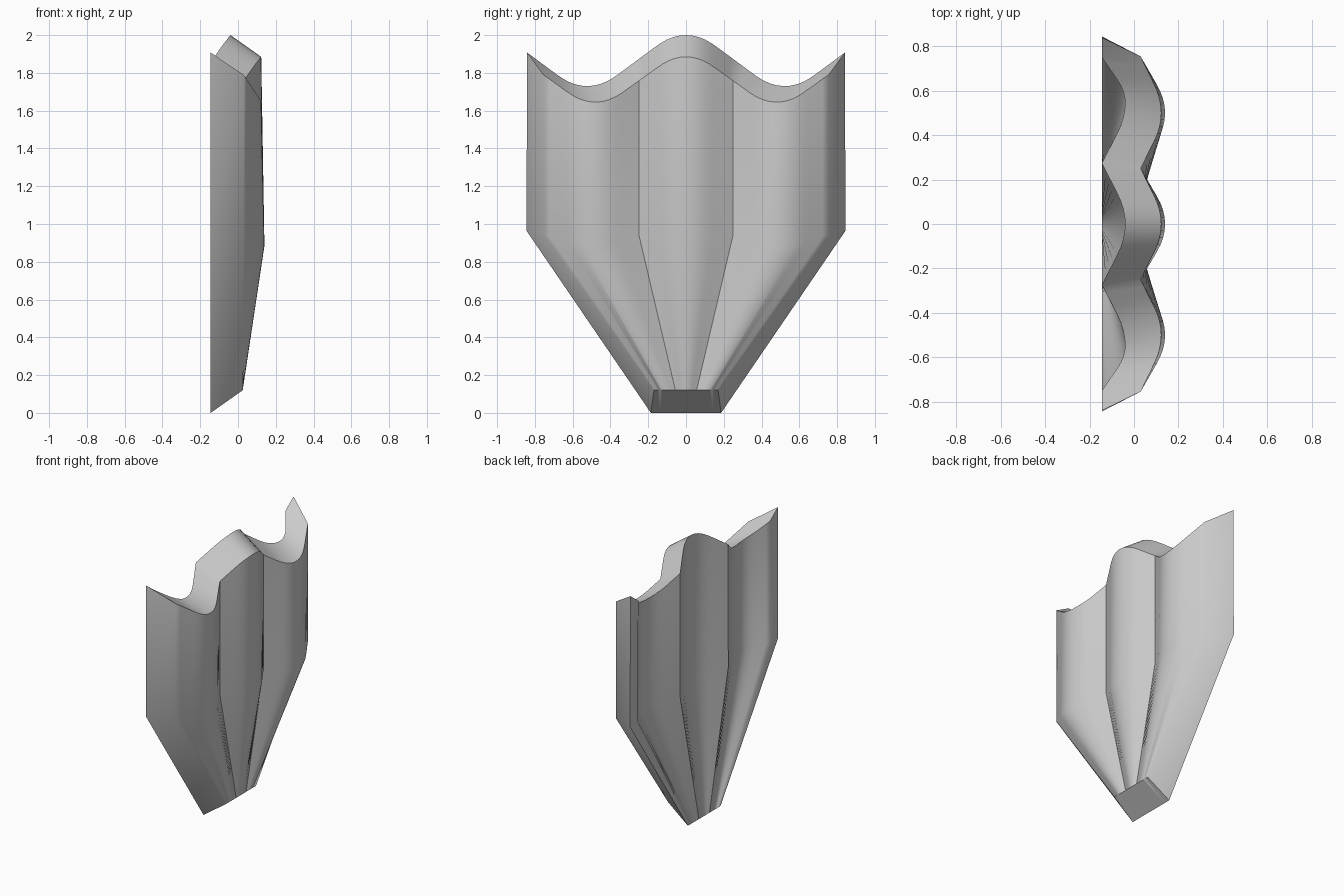
import bpy, bmesh, math

cube = bpy.data.objects.get("Cube")
if cube:
    bpy.data.objects.remove(cube, do_unlink=True)

SEG = 16        # segments per flute
BACK = -0.145   # plane of the rear edges


def soft(v, w):
    """Absolute value with a rounded corner of half-width w."""
    v = abs(v)
    return v if v > w else v * v / (2 * w) + w / 2


def crest(u):
    """Rounded ridge: 0 at u = -1 and 1, 1 in the middle."""
    return (1 - soft(u, 0.5)) / 0.75


def rim_drop(v):
    """Scalloped rim: 0 at the middle peak, 1 in the dips at v = -1 and 1."""
    r = soft(v, 0.3) if abs(v) < 0.5 else 1 - soft(abs(v) - 1, 0.3)
    return (r - 0.15) / 0.7


def flutes(crease, peak, end):
    """List of (y, ridge height) across three flutes."""
    knots = [-end, -peak, -crease, 0, crease, peak, end]
    out = []
    for i in range(3 * SEG + 1):
        t = i * 6 / (3 * SEG)
        k = min(int(t), 5)
        y = knots[k] + (knots[k + 1] - knots[k]) * (t - k)
        out.append((y, crest((t % 2) - 1)))
    return out


front = flutes(0.25, 0.5, 0.755)
back = flutes(0.275, 0.55, 0.755)


def front_row(level):
    if level == 0:
        return [(0.025, y * 0.225, 0.12) for y, h in front]
    if level == 1:
        return [(0.03 + 0.11 * h, y, 0.945 - 0.06 * h) for y, h in front]
    return [(0.03 + 0.093 * h, y, 1.885 - 0.24 * rim_drop(y / 0.48)) for y, h in front]


def back_point(level, y, h):
    if level == 0:
        return (BACK, y * 0.22, 0)
    if level == 1:
        return (BACK + 0.105 * h, y, 0.965 - 0.03 * h)
    return (BACK + 0.105 * h, y * 0.995, 2.0 - 0.27 * rim_drop(y / 0.525))


def ring(level):
    """Closed section: front face, side edge, rear lip, back face, lip, side edge."""
    rear = [(0.845, 0)] + back[::-1] + [(-0.845, 0)]
    return front_row(level) + [back_point(level, y, h) for y, h in rear]


bm = bmesh.new()
rows = [[bm.verts.new(p) for p in ring(level)] for level in range(3)]
n = len(front)
size = len(rows[0])

# Walls between the three sections
for low, high in zip(rows, rows[1:]):
    for i in range(size):
        j = (i + 1) % size
        bm.faces.new((low[i], low[j], high[j], high[i]))

# Sloping foot and scalloped rim
for row in (rows[0], rows[2]):
    rear = row[n + 1:2 * n + 1][::-1]
    for i in range(n - 1):
        bm.faces.new((row[i], row[i + 1], rear[i + 1], rear[i]))
    bm.faces.new((row[n - 1], row[n], rear[-1]))
    bm.faces.new((row[0], rear[0], row[-1]))
bmesh.ops.recalc_face_normals(bm, faces=bm.faces)

# Smooth flutes with sharp valleys and borders
for f in bm.faces:
    f.smooth = True
for e in bm.edges:
    e.smooth = e.calc_face_angle(0) < math.radians(40)
for low, high in zip(rows, rows[1:]):
    for i in (SEG, 2 * SEG, n + 1 + SEG, n + 1 + 2 * SEG):
        bm.edges.get((low[i], high[i])).smooth = False

mesh = bpy.data.meshes.new("fluted_panel")
bm.to_mesh(mesh)
bm.free()
panel = bpy.data.objects.new("fluted_panel", mesh)
bpy.context.collection.objects.link(panel)

grey = bpy.data.materials.new("light_grey")
grey.use_nodes = True
color = (0.6, 0.6, 0.6, 1)
grey.diffuse_color = color
grey.node_tree.nodes["Principled BSDF"].inputs["Base Color"].default_value = color
mesh.materials.append(grey)
